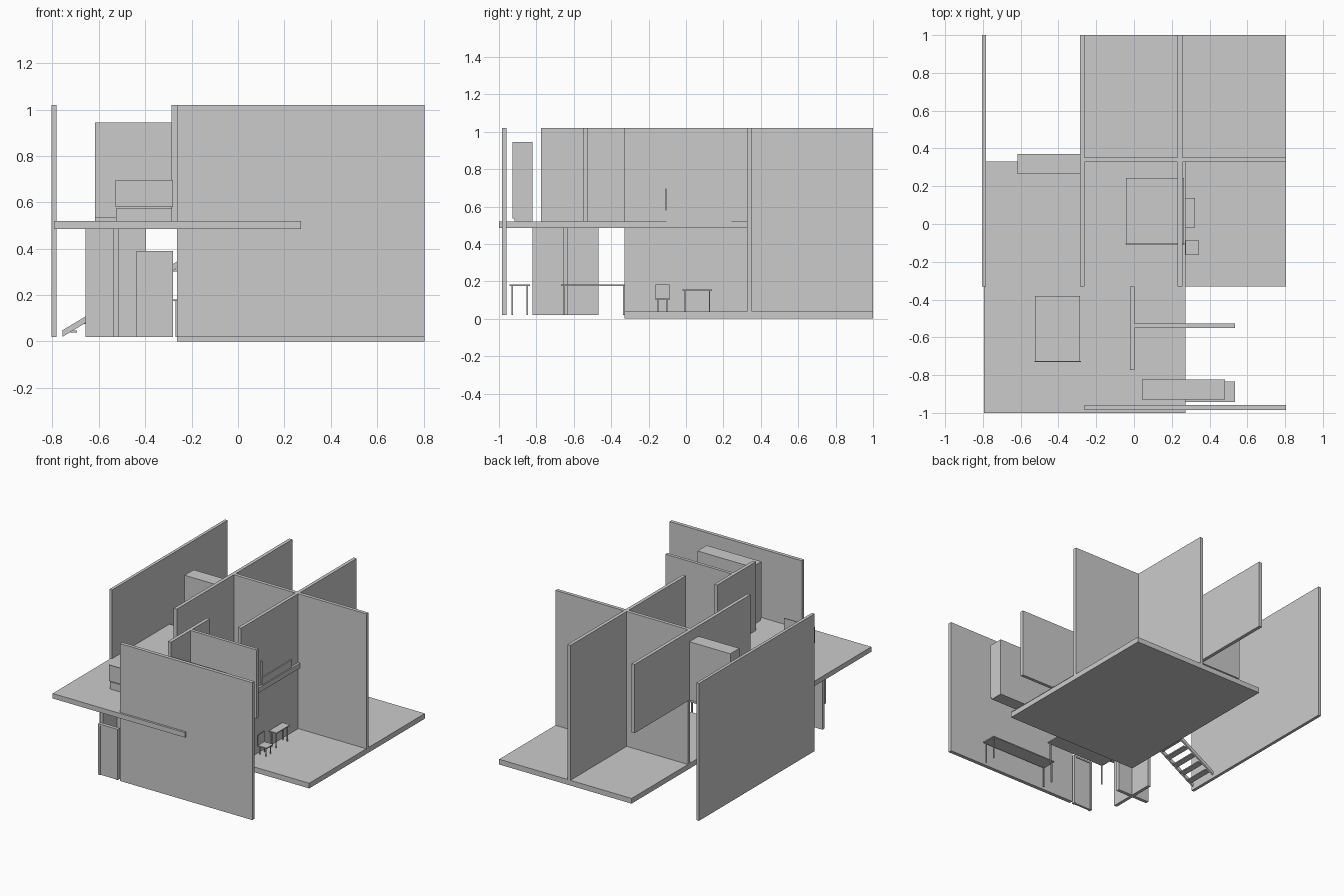
import bpy
import bmesh
from math import atan2, cos, sin

cube = bpy.data.objects.get("Cube")
if cube:
    bpy.data.objects.remove(cube, do_unlink=True)

GREY = (0.6, 0.6, 0.6, 1)
grey = bpy.data.materials.new("light grey")
grey.use_nodes = True
grey.diffuse_color = GREY
grey.node_tree.nodes["Principled BSDF"].inputs["Base Color"].default_value = GREY


def build(name, boxes):
    """One object made of boxes given as (x range, y range, z range)."""
    bm = bmesh.new()
    for ranges in boxes:
        verts = bmesh.ops.create_cube(bm, size=1)["verts"]
        for v in verts:
            for i, (low, high) in enumerate(ranges):
                v.co[i] = low + (v.co[i] + 0.5) * (high - low)
    mesh = bpy.data.meshes.new(name)
    bm.to_mesh(mesh)
    bm.free()
    mesh.materials.append(grey)
    obj = bpy.data.objects.new(name, mesh)
    bpy.context.collection.objects.link(obj)
    return obj


def table(name, x, y, base, top, leg=0.008, thick=0.008):
    inset = 0.01
    boxes = [(x, y, (top - thick, top))]
    for lx in (x[0] + inset, x[1] - inset - leg):
        for ly in (y[0] + inset, y[1] - inset - leg):
            boxes.append(((lx, lx + leg), (ly, ly + leg), (base, top - thick)))
    return build(name, boxes)


def bed(name, x, y):
    build(name + "_mattress", [(x, y, (UPPER, 0.573))])
    build(name + "_headboard",
          [((x[0] - 0.003, x[1] + 0.004), (y[0] - 0.006, y[0]), (0.58, 0.697))])


def wardrobe(name, x, y):
    build(name, [(x, y, (0.535, 0.945)),
                 (x, (y[0] + 0.012, y[1]), (UPPER, 0.535))])


LOW, UPPER, ROOF = 0.02, 0.52, 1.02
UNDER = 0.484
FULL, STOREY = (LOW, ROOF), (UPPER, ROOF)

# Floors
build("ground_floor", [((-0.262, 0.805), (-0.33, 1), (0, 0.038))])
build("upper_floor", [((-0.793, 0.272), (-1, 0.33), (UNDER, UPPER))])

# Full height walls
build("outer_left_wall", [((-0.805, -0.783), (-0.33, 1), FULL)])
build("front_wall", [((-0.262, 0.805), (-0.985, -0.959), FULL)])
build("cross_wall", [((-0.262, 0.805), (0.327, 0.352), FULL)])
build("centre_wall", [((0.231, 0.256), (-0.33, 1), FULL)])

# Upper storey partitions
build("upper_long_wall", [((-0.287, -0.262), (-0.33, 1), STOREY)])
build("upper_short_wall", [((-0.022, 0.003), (-0.774, -0.33), STOREY)])
build("upper_side_wall", [((0.003, 0.535), (-0.55, -0.527), STOREY)])

# Crossed partitions below the upper floor
build("crossed_lower_walls", [
    ((-0.537, -0.514), (-0.82, -0.468), (LOW, UNDER)),
    ((-0.657, -0.397), (-0.657, -0.633), (LOW, UNDER))])

# Entrance door with its frame
build("door_frame", [
    ((-0.437, -0.42), (-0.985, -0.959), (LOW, 0.39)),
    ((-0.296, -0.28), (-0.985, -0.959), (LOW, 0.39)),
    ((-0.42, -0.296), (-0.985, -0.959), (0.378, 0.39))])
build("door_leaf", [((-0.42, -0.296), (-0.98, -0.964), (LOW, 0.378))])

# Bedroom furniture
bed("right_bed", (-0.525, -0.285), (-0.725, -0.38))
bed("left_bed", (-0.042, 0.264), (-0.103, 0.243))
wardrobe("front_wardrobe", (0.042, 0.483), (-0.928, -0.822))
wardrobe("back_wardrobe", (-0.616, -0.275), (0.265, 0.37))

# Tables and chair
table("long_desk", (0, 0.535), (-0.943, -0.835), LOW, 0.182)
table("dining_table", (-0.28, 0.2), (-0.668, -0.32), LOW, 0.182)
table("small_table", (0.262, 0.323), (-0.018, 0.138), 0.038, 0.156, 0.006)
table("chair_seat", (0.27, 0.345), (-0.163, -0.088), 0.038, 0.107, 0.005)
build("chair_back", [((0.27, 0.275), (-0.163, -0.088), (0.107, 0.182))])

# Open staircase: two sloped stringers and level treads
START, RUN, RISE, STEPS = -0.757, 0.75, 0.45, 12
SIDE_A, SIDE_B = -0.29, -0.07
stringers = build("stair_stringers", [
    ((0, 1), (SIDE_A, SIDE_A + 0.012), (0, 1)),
    ((0, 1), (SIDE_B - 0.012, SIDE_B), (0, 1))])
for v in stringers.data.vertices:
    along, up = v.co.x, v.co.z
    v.co.x = START + along * RUN
    v.co.z = LOW + along * RISE + up * 0.028
treads = []
for i in range(STEPS):
    x = START + RUN * (i + 0.3) / STEPS
    z = LOW + RISE * (i + 0.5) / STEPS
    treads.append(((x, x + 0.045), (SIDE_A + 0.012, SIDE_B - 0.012), (z, z + 0.008)))
build("stair_treads", treads)
